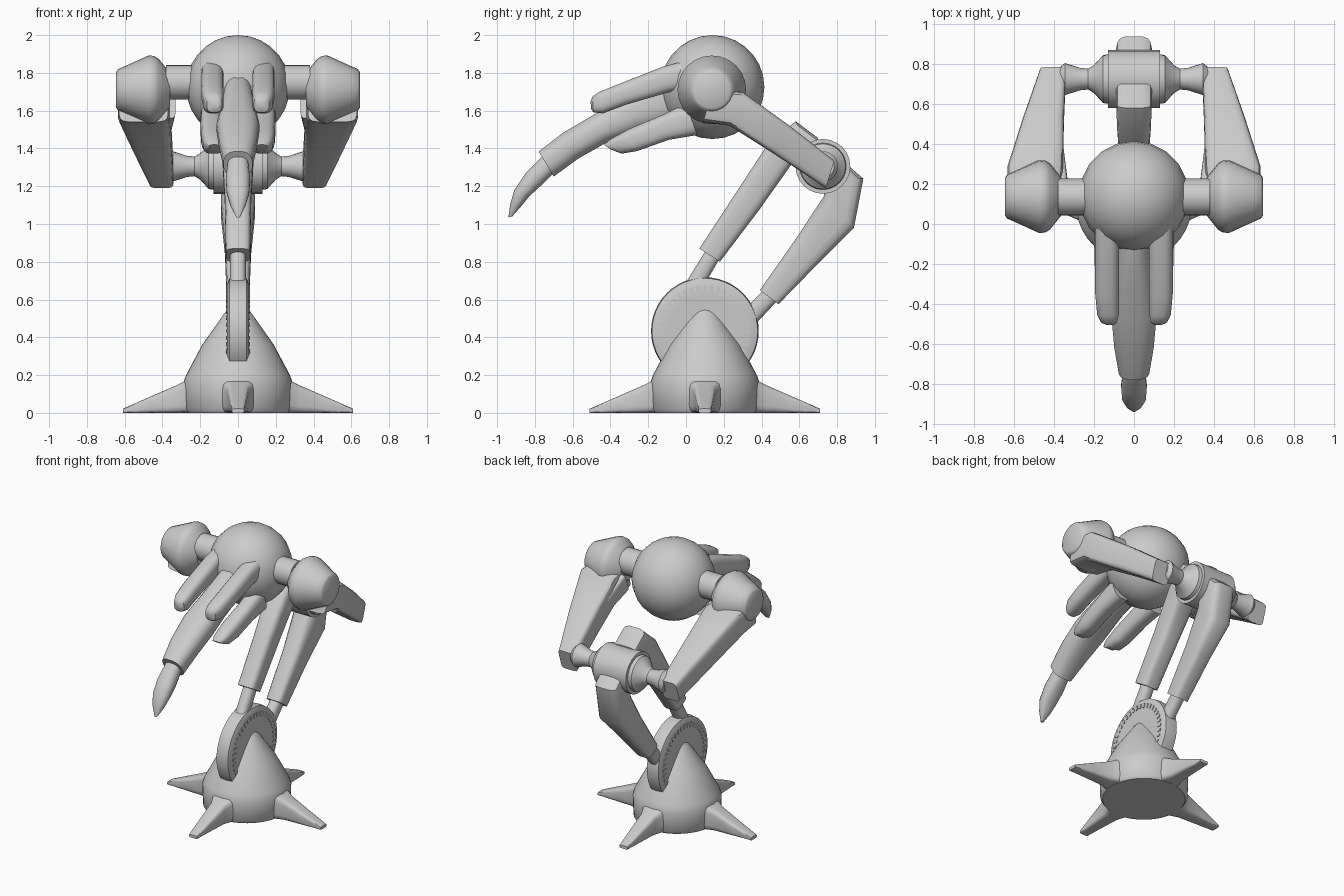
import bpy, bmesh, math
from mathutils import Matrix, Vector

cube = bpy.data.objects.get("Cube")
if cube:
    bpy.data.objects.remove(cube, do_unlink=True)

grey = bpy.data.materials.new("plain grey")
grey.use_nodes = True
grey.diffuse_color = (0.6, 0.6, 0.6, 1)
grey.node_tree.nodes["Principled BSDF"].inputs["Base Color"].default_value = (0.6, 0.6, 0.6, 1)


def finish(bm, name, angle=35):
    bmesh.ops.recalc_face_normals(bm, faces=bm.faces)
    mesh = bpy.data.meshes.new(name)
    bm.to_mesh(mesh)
    bm.free()
    mesh.materials.append(grey)
    obj = bpy.data.objects.new(name, mesh)
    bpy.context.collection.objects.link(obj)
    bpy.ops.object.select_all(action='DESELECT')
    obj.select_set(True)
    bpy.context.view_layer.objects.active = obj
    bpy.ops.object.shade_smooth_by_angle(angle=math.radians(angle))
    return obj


def skin(bm, rings):
    """Bridge equal rings of points and cap both ends."""
    loops = [[bm.verts.new(p) for p in ring] for ring in rings]
    n = len(loops[0])
    for a, b in zip(loops, loops[1:]):
        for i in range(n):
            j = (i + 1) % n
            bm.faces.new((a[i], a[j], b[j], b[i]))
    bm.faces.new(loops[0])
    bm.faces.new(loops[-1])


def loft(name, stations, power=4, side=1, turn=None, sides=16):
    """Each station: upper edge y, z, lower edge y, z, half width, optional x."""
    rings = []
    for ya, za, yb, zb, half, *x in stations:
        top, low = Vector((0, ya, za)), Vector((0, yb, zb))
        mid, arm = (top + low) / 2, (top - low) / 2
        mid.x = side * x[0] if x else 0
        ring = []
        for i in range(sides):
            a = math.tau * (i + 0.5) / sides
            c, s = (math.copysign(abs(f(a)) ** (2 / power), f(a)) for f in (math.cos, math.sin))
            ring.append(mid + arm * s + Vector((c * half, 0, 0)))
        rings.append(ring)
    bm = bmesh.new()
    skin(bm, rings)
    if turn:
        bm.transform(turn)
    return finish(bm, name)


def lathe(name, profile, center, axis='X', side=1, sides=24):
    """Each profile point: distance along the axis, radius."""
    rings = []
    for t, r in profile:
        ring = []
        for i in range(sides):
            a = math.tau * i / sides
            u, v = r * math.cos(a), r * math.sin(a)
            ring.append(Vector(center) + Vector((side * t, u, v) if axis == 'X' else (u, v, t)))
        rings.append(ring)
    bm = bmesh.new()
    skin(bm, rings)
    return finish(bm, name)


# Base: drum with a cone, and four pointed feet
lathe("base_cone", [(0, .27), (.02, .285), (.16, .29), (.2, .275), (.36, .19),
                    (.53, .07), (.6, .01)], (0, .1, 0), 'Z', sides=40)
for i in range(4):
    loft(f"base_foot_{i + 1}", [(-.18, .22, -.18, 0, .15), (-.27, .175, -.27, 0, .085),
                                (-.33, .145, -.33, 0, .058), (-.46, .088, -.46, 0, .047),
                                (-.61, .022, -.61, 0, .033)], 5,
         turn=Matrix.Translation((0, .1, 0)) @ Matrix.Rotation(i * math.pi / 2, 4, 'Z'))

# Wheel held in the cone, with small ribs around both faces
hub = Vector((0, .1, .433))
lathe("wheel", [(-.058, .2), (-.058, .245), (-.045, .28), (0, .285), (.045, .28),
                (.058, .245), (.058, .2)], hub, sides=48)
bm = bmesh.new()
for i in range(40):
    place = Matrix.Translation(hub) @ Matrix.Rotation(i * math.tau / 40, 4, 'X')
    bmesh.ops.create_cube(bm, size=1, matrix=place @ Matrix.Translation((0, 0, .228))
                          @ Matrix.Diagonal((.126, .016, .03, 1)))
finish(bm, "wheel_ribs")

# Two rods rising from the wheel into thick limbs
loft("front_rod", [(-.02, .66, .06, .61, .042), (.11, .87, .18, .82, .042)], 2.5)
loft("rear_rod", [(.28, .52, .36, .46, .042), (.42, .66, .49, .60, .042)], 2.5)
loft("front_limb", [(.07, .87, .18, .80, .065), (.26, 1.16, .385, 1.07, .07),
                    (.43, 1.42, .57, 1.33, .085), (.58, 1.545, .66, 1.36, .09),
                    (.70, 1.455, .70, 1.33, .09)])
loft("rear_limb", [(.39, .65, .49, .575, .06), (.59, .935, .71, .80, .07),
                   (.73, 1.15, .89, .98, .09), (.72, 1.24, .94, 1.24, .09),
                   (.72, 1.34, .83, 1.335, .09)])

# Elbow joint
elbow = (0, .725, 1.305)
lathe("elbow_drum", [(-.13, .145), (.13, .145)], elbow)

# Round body
bm = bmesh.new()
bmesh.ops.create_uvsphere(bm, u_segments=20, v_segments=14, radius=.275)
bm.transform(Matrix.Translation((0, .14, 1.725)))
finish(bm, "body_ball", 60)

# Paired parts
for label, s in (("left", 1), ("right", -1)):
    lathe(f"{label}_elbow_cone", [(.12, .125), (.155, .12), (.2, .07), (.23, .052), (.27, .056),
                                  (.345, .08), (.37, .06)], elbow, side=s)
    lathe(f"{label}_neck", [(.2, .092), (.38, .092)], (0, .135, 1.75), side=s)
    lathe(f"{label}_shoulder", [(.36, .09), (.38, .115), (.42, .165), (.445, .18), (.475, .182),
                                (.6, .125), (.635, .11), (.645, .095)], (0, .137, 1.71), side=s)
    loft(f"{label}_arm", [(.14, 1.71, .09, 1.54, .13, .5), (.30, 1.70, .23, 1.52, .14, .495),
                          (.55, 1.52, .49, 1.355, .102, .452),
                          (.785, 1.335, .74, 1.19, .065, .405)], 6, s)
    loft(f"{label}_arm_fin", [(.22, 1.69, .17, 1.56, .03, .36),
                              (.41, 1.56, .38, 1.47, .015, .37)], 4, s)
    loft(f"{label}_upper_finger", [(.02, 1.87, .06, 1.72, .06, .135),
                                   (-.12, 1.835, -.08, 1.70, .06, .135),
                                   (-.36, 1.74, -.32, 1.63, .06, .135),
                                   (-.46, 1.70, -.44, 1.585, .055, .13),
                                   (-.495, 1.675, -.49, 1.59, .04, .125),
                                   (-.505, 1.65, -.503, 1.61, .02, .12)], 3, s)
    loft(f"{label}_lower_finger", [(.0, 1.64, .06, 1.47, .06, .14),
                                   (-.12, 1.58, -.09, 1.445, .06, .14),
                                   (-.30, 1.505, -.26, 1.385, .06, .135),
                                   (-.40, 1.45, -.34, 1.372, .052, .13),
                                   (-.435, 1.42, -.40, 1.395, .03, .125)], 3, s)

# Long beak and its narrow tip
loft("beak", [(.0, 1.82, .03, 1.55, .075), (-.12, 1.78, -.08, 1.54, .076),
              (-.30, 1.685, -.25, 1.49, .095), (-.48, 1.585, -.42, 1.43, .115),
              (-.65, 1.485, -.57, 1.345, .1), (-.78, 1.385, -.70, 1.25, .077)], 2.6)
loft("beak_tip", [(-.75, 1.37, -.70, 1.27, .055), (-.85, 1.27, -.77, 1.20, .065),
                  (-.91, 1.18, -.83, 1.145, .06), (-.932, 1.1, -.875, 1.09, .04),
                  (-.94, 1.035, -.92, 1.04, .01)], 2.4)
